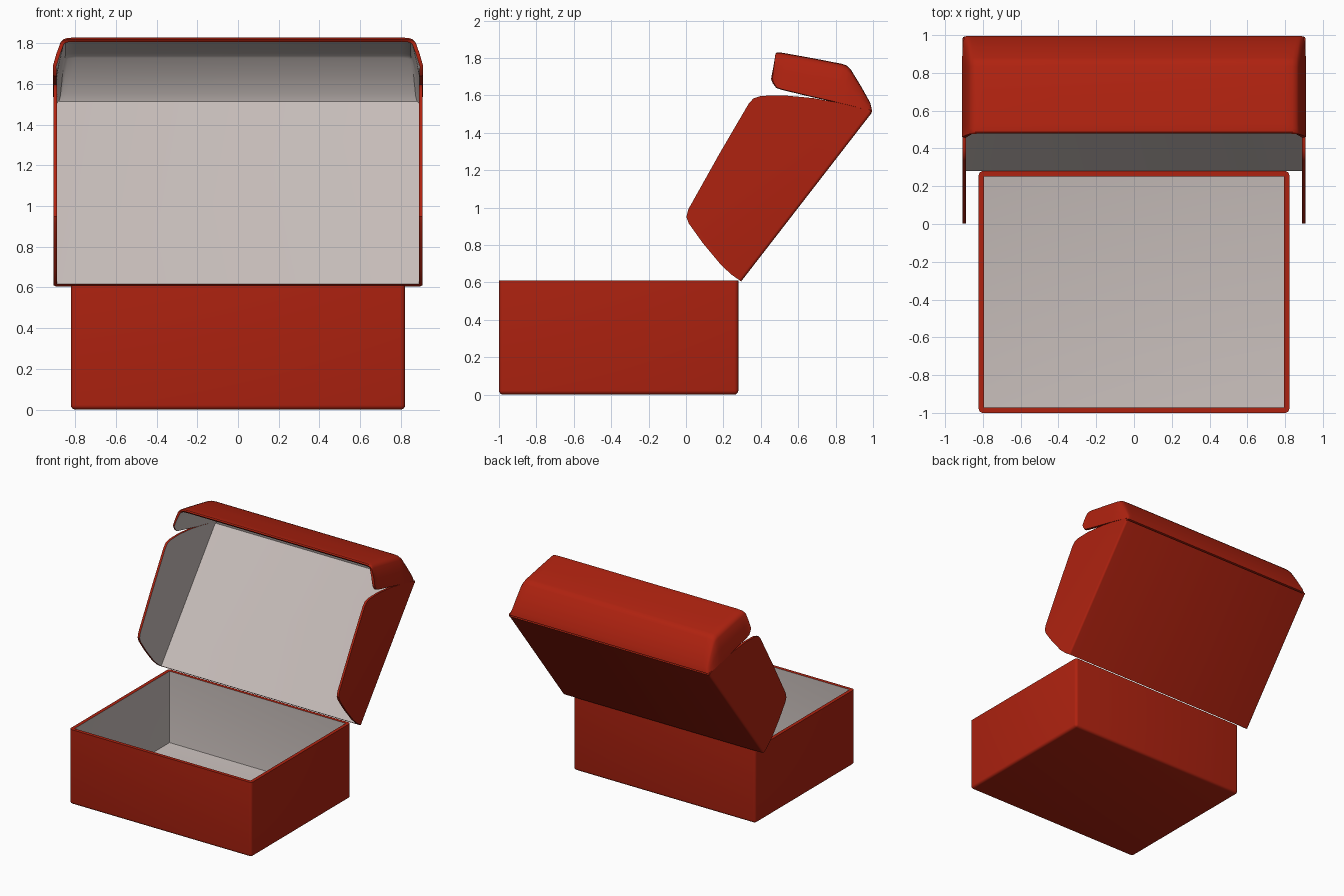
import bpy, bmesh
from mathutils import Vector

if "Cube" in bpy.data.objects:
    bpy.data.objects.remove(bpy.data.objects["Cube"])


def material(name, rgb):
    m = bpy.data.materials.new(name)
    m.diffuse_color = (*rgb, 1)
    m.use_nodes = True
    m.node_tree.nodes["Principled BSDF"].inputs["Base Color"].default_value = m.diffuse_color
    return m


RED = material("red_card", (0.43, 0.016, 0.005))
GREY = material("grey_lining", (0.57, 0.51, 0.49))


def shell(name, verts, faces, inside, thickness, bevel=0.0, even=True):
    """Open surface, red outside, thickened inwards with a grey lining."""
    bm = bmesh.new()
    vs = [bm.verts.new(v) for v in verts]
    for f in faces:
        bm.faces.new([vs[i] for i in f])
    bmesh.ops.recalc_face_normals(bm, faces=bm.faces[:])
    bm.normal_update()
    score = sum(f.normal.dot(f.calc_center_median() - Vector(inside)) * f.calc_area()
                for f in bm.faces)
    if score < 0:
        bmesh.ops.reverse_faces(bm, faces=bm.faces[:])
    me = bpy.data.meshes.new(name)
    bm.to_mesh(me)
    bm.free()
    me.materials.append(RED)
    me.materials.append(GREY)
    ob = bpy.data.objects.new(name, me)
    bpy.context.collection.objects.link(ob)
    if bevel:
        b = ob.modifiers.new("round_folds", 'BEVEL')
        b.width, b.segments, b.limit_method = bevel, 4, 'ANGLE'
    s = ob.modifiers.new("thickness", 'SOLIDIFY')
    s.thickness, s.offset, s.use_even_offset = thickness, -1, even
    s.material_offset, s.material_offset_rim = 1, 0
    bpy.ops.object.select_all(action='DESELECT')
    ob.select_set(True)
    bpy.context.view_layer.objects.active = ob
    bpy.ops.object.convert(target='MESH')
    bpy.ops.object.shade_smooth_by_angle(angle=0.6)
    return ob


# Open base tray
X, Y0, Y1, H = 0.822, -1.0, 0.28, 0.61
tray = [(x, y, z) for z in (0, H) for x, y in ((-X, Y0), (X, Y0), (X, Y1), (-X, Y1))]
tray_faces = [(0, 1, 2, 3)] + [(i, (i + 1) % 4, (i + 1) % 4 + 4, i + 4) for i in range(4)]
shell("base_tray", tray, tray_faces, (0, -0.36, 0.4), 0.028, bevel=0.022)

# Tilted lid panel with its two side flaps, folded along the shared edges
W = 0.907
side = [(0.295, 0.605), (0.245, 0.64), (0.19, 0.69), (0.09, 0.81), (0.015, 0.915),
        (0.002, 0.95), (0.012, 0.99), (0.18, 1.29), (0.335, 1.555), (0.36, 1.583),
        (0.40, 1.597), (0.52, 1.60), (0.68, 1.585), (0.83, 1.558), (0.985, 1.522),
        (0.992, 1.505)]
n = len(side)
lid = [(x, y, z) for x in (-W, W) for y, z in side]
lid_faces = [tuple(range(n)), tuple(range(n, 2 * n)), (0, n - 1, 2 * n - 1, n)]
shell("lid_panel_and_side_flaps", lid, lid_faces, (0, 0.3, 1.2), 0.018, bevel=0.025)

# Front lip of the lid: stations of (top y, top z, bottom y, bottom z)
stations = [(0.995, 1.517, 0.99, 1.503), (0.985, 1.56, 0.965, 1.522),
            (0.935, 1.65, 0.92, 1.535), (0.88, 1.74, 0.87, 1.548),
            (0.862, 1.758, 0.84, 1.555), (0.835, 1.768, 0.80, 1.565),
            (0.68, 1.798, 0.66, 1.597), (0.535, 1.824, 0.515, 1.632),
            (0.505, 1.829, 0.485, 1.642), (0.487, 1.829, 0.468, 1.668),
            (0.478, 1.822, 0.462, 1.69)]
# Half cross-section: (x, share of the drop from top to bottom)
half = [(0.80, 0.0), (0.838, 0.015), (0.86, 0.06), (0.873, 0.15), (0.893, 0.55), (0.91, 1.0)]
section = [(-x, t) for x, t in reversed(half)] + half
m = len(section)
lip = []
for i, (ty, tz, by, bz) in enumerate(stations):
    k = max(0.0, 1 - i / 3)          # widen towards the hinge fold
    for x, t in section:
        sx = 1 if x > 0 else -1
        lip.append((x + sx * k * 0.6 * (0.9 - abs(x)), ty + (by - ty) * t, tz + (bz - tz) * t))
lip_faces = [(r * m + c, r * m + c + 1, (r + 1) * m + c + 1, (r + 1) * m + c)
             for r in range(len(stations) - 1) for c in range(m - 1)]
shell("lid_front_lip", lip, lip_faces, (0, 0.65, 1.62), 0.018, even=False)
